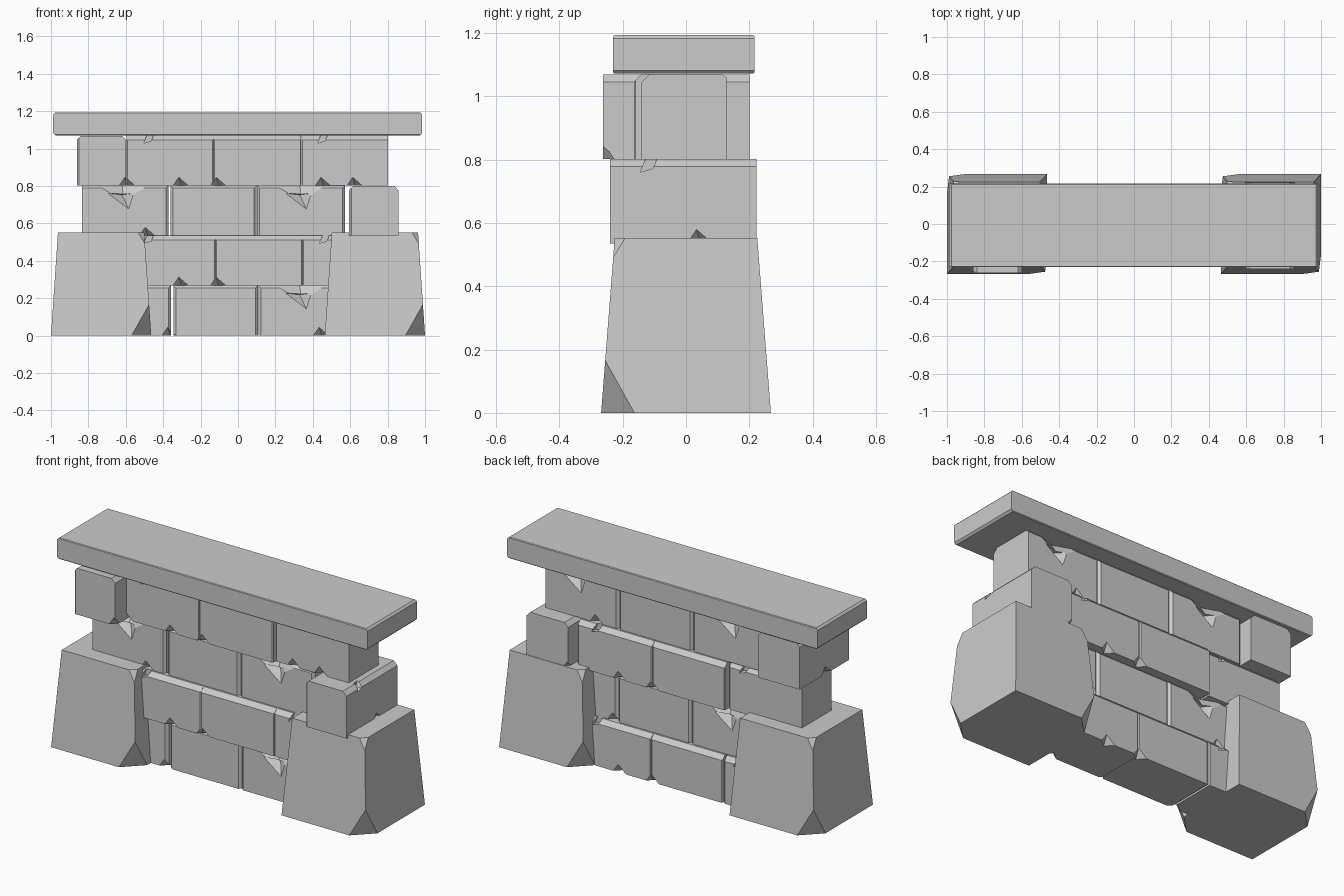
import bpy, bmesh, math
from mathutils import Matrix, Vector

cube = bpy.data.objects.get("Cube")
if cube:
    bpy.data.objects.remove(cube, do_unlink=True)

stone = bpy.data.materials.new("grey_stone")
stone.use_nodes = True
GREY = (0.6, 0.6, 0.6, 1)
stone.diffuse_color = GREY
stone.node_tree.nodes["Principled BSDF"].inputs["Base Color"].default_value = GREY

FRONT, BACK, RIGHT, LEFT = 0, math.pi, math.pi / 2, -math.pi / 2


def make_object(name, bm):
    bmesh.ops.recalc_face_normals(bm, faces=bm.faces)
    mesh = bpy.data.meshes.new(name)
    bm.to_mesh(mesh)
    bm.free()
    mesh.materials.append(stone)
    ob = bpy.data.objects.new(name, mesh)
    bpy.context.collection.objects.link(ob)
    return ob


def box(lo, hi):
    bm = bmesh.new()
    bmesh.ops.create_cube(bm, size=1)
    lo, hi = Vector(lo), Vector(hi)
    for v in bm.verts:
        v.co = [(a + b) / 2 + c * (b - a) for a, b, c in zip(lo, hi, v.co)]
    return bm


def near(a, b):
    return abs(a - b) < .001


def bevel(bm, width, rule):
    edges = [e for e in bm.edges if rule((e.verts[0].co + e.verts[1].co) / 2)]
    bmesh.ops.bevel(bm, geom=edges, offset=width, segments=1, affect='EDGES')


def carve(ob, origin, angle, points):
    """Subtract a convex shard; points are (along, inward, up) from the origin."""
    frame = Matrix.Translation(origin) @ Matrix.Rotation(angle, 4, 'Z')
    bm = bmesh.new()
    for p in points:
        bm.verts.new(frame @ Vector(p))
    bmesh.ops.convex_hull(bm, input=bm.verts)
    cutter = make_object("shard_cutter", bm)
    cutter.hide_render = True
    mod = ob.modifiers.new("chip", 'BOOLEAN')
    mod.object, mod.operation, mod.solver = cutter, 'DIFFERENCE', 'EXACT'
    bpy.context.view_layer.update()
    deps = bpy.context.evaluated_depsgraph_get()
    result = bpy.data.meshes.new_from_object(ob.evaluated_get(deps))
    ob.modifiers.clear()
    ob.data = result
    bpy.data.objects.remove(cutter, do_unlink=True)


def notch(ob, origin, angle):
    # pyramid broken out of a bottom edge
    carve(ob, origin, angle, [(-.055, -.01, -.01), (.065, -.01, -.01),
                              (-.01, -.01, .055), (.01, .05, -.01)])


def nick(ob, origin, angle):
    # small slanted slot in a top edge
    pts = [(u + w * .4, v, w + u * .3) for u in (-.02, .02)
           for v in (-.02, .035) for w in (-.035, .02)]
    carve(ob, origin, angle, pts)


def dent(ob, origin, angle):
    # broad break at the top edge with a deeper gouge below
    carve(ob, origin, angle, [(-.16, -.006, .01), (.17, -.006, .01),
                              (.01, -.006, -.095), (0, .055, .01)])
    carve(ob, origin, angle, [(-.085, -.006, -.04), (.07, -.006, -.04),
                              (.04, -.006, -.135), (0, .045, -.05)])


def course(name, z0, z1, side, spans, nicks=(), notches=(), dents=(), low=()):
    """Row of blocks; side=1 puts the sloped-top face in front, -1 behind."""
    narrow = .13 * side
    wide_angle, narrow_angle = (FRONT, BACK) if side > 0 else (BACK, FRONT)
    for i, (x0, x1) in enumerate(spans):
        # free-standing row ends are slightly thinner and keep sharp corners
        wide = -(.14 if max(-x0, x1) > .7 else .165) * side
        bm = box((x0, min(wide, narrow), z0), (x1, max(wide, narrow), z1))
        bevel(bm, .025, lambda m: near(m.y, wide) and near(m.z, z1))
        bevel(bm, .014, lambda m: near(m.y, narrow) and m.z > z0 + .01
              and abs(m.x) < .7)
        bevel(bm, .005, lambda m: near(m.y, wide) and abs(m.x) < .7
              and z0 + .01 < m.z < z1 - .03)
        ob = make_object(f"{name}_block_{i + 1}", bm)
        for xs, y, z, angle, tool in ((nicks, wide, z1, wide_angle, nick),
                                      (notches, wide, z0, wide_angle, notch),
                                      (dents, narrow, z1, narrow_angle, dent),
                                      (low, narrow, z0, narrow_angle, notch)):
            for x in xs:
                if x0 - .03 < x < x1 + .03:
                    tool(ob, (x, y, z), angle)


# Wall courses, alternating which face is the sloped one
course("bottom_course", 0, .268, -1, [(-.62, -.358), (-.346, .107), (.109, .57)],
       nicks=(.45, -.45), notches=(.31, .1), dents=(.33,), low=(-.37, .44))
course("second_course", .268, .535, 1, [(-.6, -.121), (-.12, .345), (.346, .6)],
       nicks=(-.47, .47), notches=(-.31, -.11), dents=(-.35,), low=(.37, -.44))
course("third_course", .535, .802, -1, [(-.835, -.372), (-.361, .099), (.101, .573)],
       nicks=(.45, -.47), notches=(.31, .1), dents=(-.62, .33), low=(-.49,))
course("top_course", .802, 1.07, 1, [(-.597, -.131), (-.13, .338), (.339, .802)],
       nicks=(-.47, .46), notches=(-.595, -.31, -.11, .45, .62), dents=(.61, -.37),
       low=(.48,))

# Thick end stones, one in each upper course
for name, lo, hi, angle, s in (
        ("top_end_stone", (-.862, -.262, .802), (-.598, .2, 1.068), LEFT, -1),
        ("third_end_stone", (.594, -.24, .535), (.857, .222, .801), RIGHT, 1)):
    inner, outer = (lo[0], hi[0]) if s > 0 else (hi[0], lo[0])
    bm = box(lo, hi)
    bevel(bm, .023, lambda m: near(m.z, hi[2]) and (near(m.x, inner) or near(m.x, outer)))
    # one upright edge is chamfered
    bevel(bm, .012, lambda m: lo[2] + .01 < m.z < hi[2] - .03
          and near(m.x, lo[0]) and near(m.y, lo[1]))
    ob = make_object(name, bm)
    nick(ob, (outer, -.11 * s, hi[2]), angle)
    notch(ob, (outer, .04 * s, lo[2]), angle)
    # broken lower corner
    notch(ob, (inner, hi[1] if s > 0 else lo[1], lo[2]), BACK if s > 0 else FRONT)


# Tapered pillars with opposite corners broken off
def slice_corner(bm, corner, a, b, c):
    normal = (b - a).cross(c - a).normalized()
    if (corner - a).dot(normal) < 0:
        normal.negate()
    cut = bmesh.ops.bisect_plane(bm, geom=bm.verts[:] + bm.edges[:] + bm.faces[:],
                                 plane_co=a, plane_no=normal, clear_outer=True)
    edges = [g for g in cut["geom_cut"] if isinstance(g, bmesh.types.BMEdge)]
    bmesh.ops.edgeloop_fill(bm, edges=edges)


for name, cx in (("right_pillar", -.732), ("left_pillar", .732)):
    bm = box((-.268, -.268, 0), (.268, .268, .552))
    for v in bm.verts:
        if v.co.z > .5:
            v.co.x *= .86
            v.co.y *= .84
    for s in (1, -1):
        low = Vector((.268 * s, -.268 * s, 0))
        high = Vector((.23 * s, -.225 * s, .552))
        for p, q, run, t in ((low, high, .105, .3), (high, low, .032, .11)):
            slice_corner(bm, p, p - Vector((run * s, 0, 0)),
                         p + Vector((0, run * s, 0)), p.lerp(q, t))
    bmesh.ops.translate(bm, verts=bm.verts, vec=(cx, 0, 0))
    make_object(name, bm)

# Capping slab with eased edges
bm = box((-.988, -.23, 1.071), (.985, .216, 1.193))
bevel(bm, .011, lambda m: abs(m.x) > .9 and abs(m.y) < .1)
bevel(bm, .004, lambda m: abs(m.x) < .1 and abs(m.y) > .2)
make_object("cap_slab", bm)
